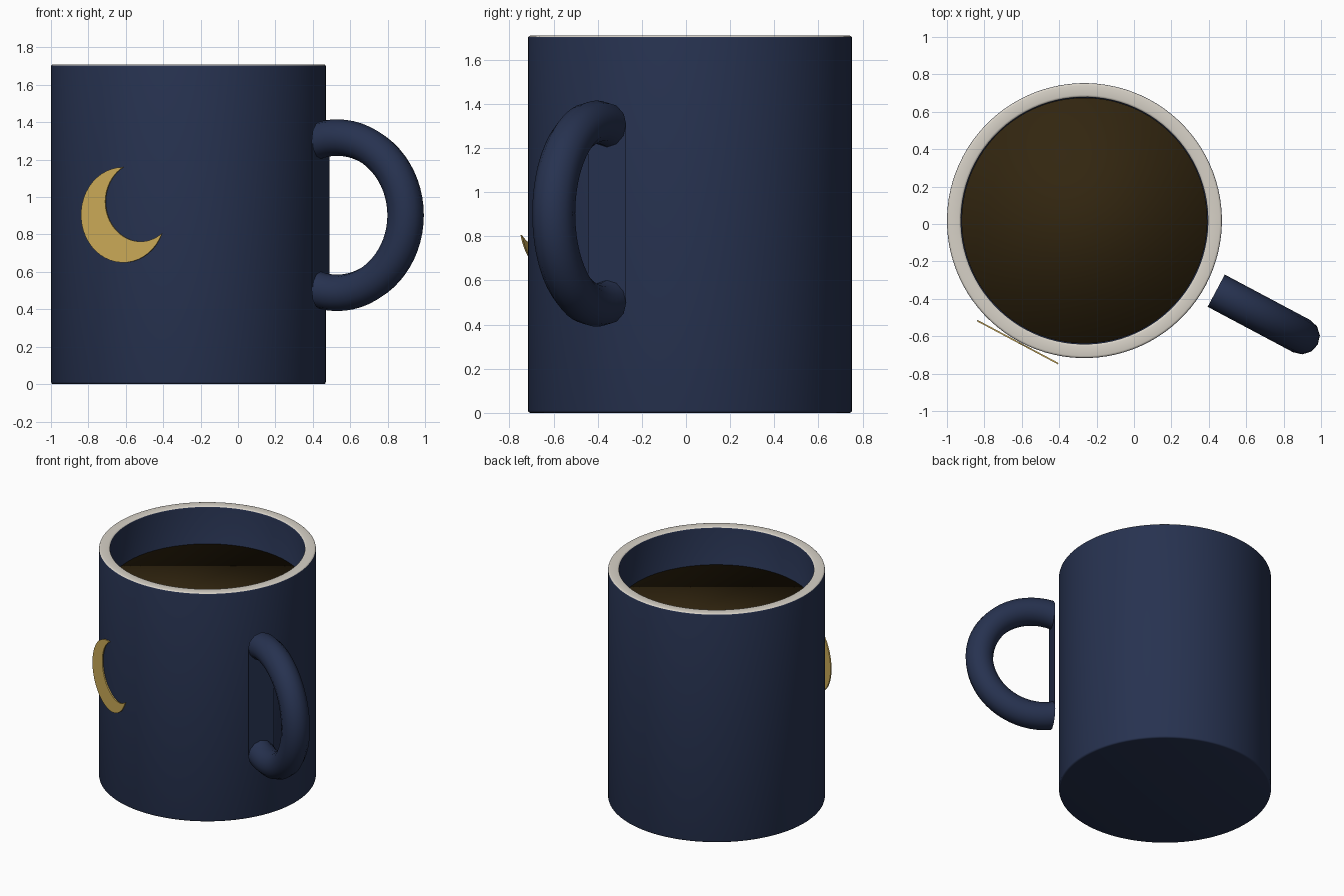
import bpy, bmesh, math
from mathutils import Matrix, Vector

if "Cube" in bpy.data.objects:
    bpy.data.objects.remove(bpy.data.objects["Cube"], do_unlink=True)

CENTER = Vector((-0.265, 0.018, 0))
TURN = math.radians(-28)
RADIUS, INNER, HEIGHT, FLOOR, BEVEL = 0.735, 0.66, 1.71, 0.08, 0.012


def material(name, color):
    mat = bpy.data.materials.new(name)
    mat.use_nodes = True
    mat.diffuse_color = (*color, 1)
    mat.node_tree.nodes["Principled BSDF"].inputs["Base Color"].default_value = (*color, 1)
    return mat


navy = material("navy_glaze", (0.020, 0.032, 0.080))
cream = material("cream_rim", (0.68, 0.64, 0.57))
coffee = material("dark_coffee", (0.032, 0.019, 0.005))
gold = material("gold", (0.62, 0.42, 0.10))


def finish(bm, name, mats, smooth=True):
    """Turn a bmesh into an object standing in the turned mug frame."""
    bmesh.ops.recalc_face_normals(bm, faces=bm.faces)
    for f in bm.faces:
        f.smooth = smooth
    mesh = bpy.data.meshes.new(name)
    bm.to_mesh(mesh)
    bm.free()
    obj = bpy.data.objects.new(name, mesh)
    for mat in mats:
        mesh.materials.append(mat)
    bpy.context.collection.objects.link(obj)
    obj.location = CENTER
    obj.rotation_euler.z = TURN
    return obj


def rounded(x, z, start):
    """Quarter-round profile corner about (x, z)."""
    return [(x + BEVEL * math.cos(a), z + BEVEL * math.sin(a))
            for a in (math.radians(start + 30 * i) for i in range(4))]


# Mug body: lathed wall with rounded edges and a cream top band
bm = bmesh.new()
profile = [(0, 0)]
profile += rounded(RADIUS - BEVEL, BEVEL, -90)
profile += rounded(RADIUS - BEVEL, HEIGHT - BEVEL, 0)
profile += rounded(INNER + BEVEL, HEIGHT - BEVEL, 90)
profile += [(INNER, FLOOR), (0, FLOOR)]
verts = [bm.verts.new((x, 0, z)) for x, z in profile]
edges = [bm.edges.new(pair) for pair in zip(verts, verts[1:])]
bmesh.ops.spin(bm, geom=verts + edges, cent=(0, 0, 0), axis=(0, 0, 1),
               angle=math.tau, steps=96, use_duplicate=False)
bmesh.ops.remove_doubles(bm, verts=bm.verts, dist=0.0001)
for f in bm.faces:
    if f.calc_center_median().z > HEIGHT - BEVEL * 0.6:
        f.material_index = 1
finish(bm, "mug_body", [navy, cream])

# Coffee: softly shaded disc
bm = bmesh.new()
bmesh.ops.create_cone(bm, cap_ends=True, segments=96, radius1=0.657, radius2=0.657,
                      depth=0.1, matrix=Matrix.Translation((0, 0, 1.38)))
finish(bm, "coffee_surface", [coffee])

# Handle: ring tube sliced flat, with a thin plate joining its two ends
bpy.ops.mesh.primitive_torus_add(major_radius=0.415, minor_radius=0.0975,
                                 major_segments=64, minor_segments=12)
ring = bpy.context.object
bm = bmesh.new()
bm.from_mesh(ring.data)
bpy.data.objects.remove(ring, do_unlink=True)
bm.transform(Matrix.Translation((0.9, 0, 0.903)) @ Matrix.Rotation(math.pi / 2, 4, "X"))
cut_x = 0.798
bmesh.ops.bisect_plane(bm, geom=bm.verts[:] + bm.edges[:] + bm.faces[:],
                       plane_co=(cut_x, 0, 0), plane_no=(-1, 0, 0), clear_outer=True)
bmesh.ops.holes_fill(bm, edges=[e for e in bm.edges if e.is_boundary], sides=0)
handle = finish(bm, "handle", [navy])
bpy.ops.object.select_all(action="DESELECT")
handle.select_set(True)
bpy.context.view_layer.objects.active = handle
bpy.ops.object.shade_smooth_by_angle(angle=math.radians(40))

bm = bmesh.new()
bmesh.ops.create_cube(bm, size=1, matrix=Matrix.Translation((cut_x + 0.002, 0, 0.903))
                      @ Matrix.Diagonal((0.004, 0.194, 0.8, 1)))
finish(bm, "handle_plate", [navy], smooth=False)

# Crescent moon: thin plate bounded by two arcs, tangent to the wall
R, r, cx, cz = 0.255, 0.213, 0.105, 0.07
d, aim = math.hypot(cx, cz), math.atan2(cz, cx)
half_out = math.acos((d * d + R * R - r * r) / (2 * d * R))
half_in = math.acos((R * R - d * d - r * r) / (2 * d * r))
steps = 32


def arc(radius, x, z, half):
    """Arc running from one horn to the other around the far side."""
    sweep = math.tau - 2 * half
    return [(x + radius * math.cos(aim + half + sweep * i / steps),
             z + radius * math.sin(aim + half + sweep * i / steps)) for i in range(steps + 1)]


bm = bmesh.new()
rows = [[bm.verts.new((x, -0.737, 0.905 + z)) for x, z in pts]
        for pts in (arc(R, 0, 0, half_out), arc(r, cx, cz, half_in))]
for i in range(steps):
    bm.faces.new((rows[0][i], rows[0][i + 1], rows[1][i + 1], rows[1][i]))
bmesh.ops.remove_doubles(bm, verts=bm.verts, dist=0.0005)
front = bmesh.ops.extrude_face_region(bm, geom=bm.faces[:], use_keep_orig=True)
bmesh.ops.translate(bm, vec=(0, -0.008, 0),
                    verts=[v for v in front["geom"] if isinstance(v, bmesh.types.BMVert)])
finish(bm, "crescent_moon", [gold], smooth=False)
